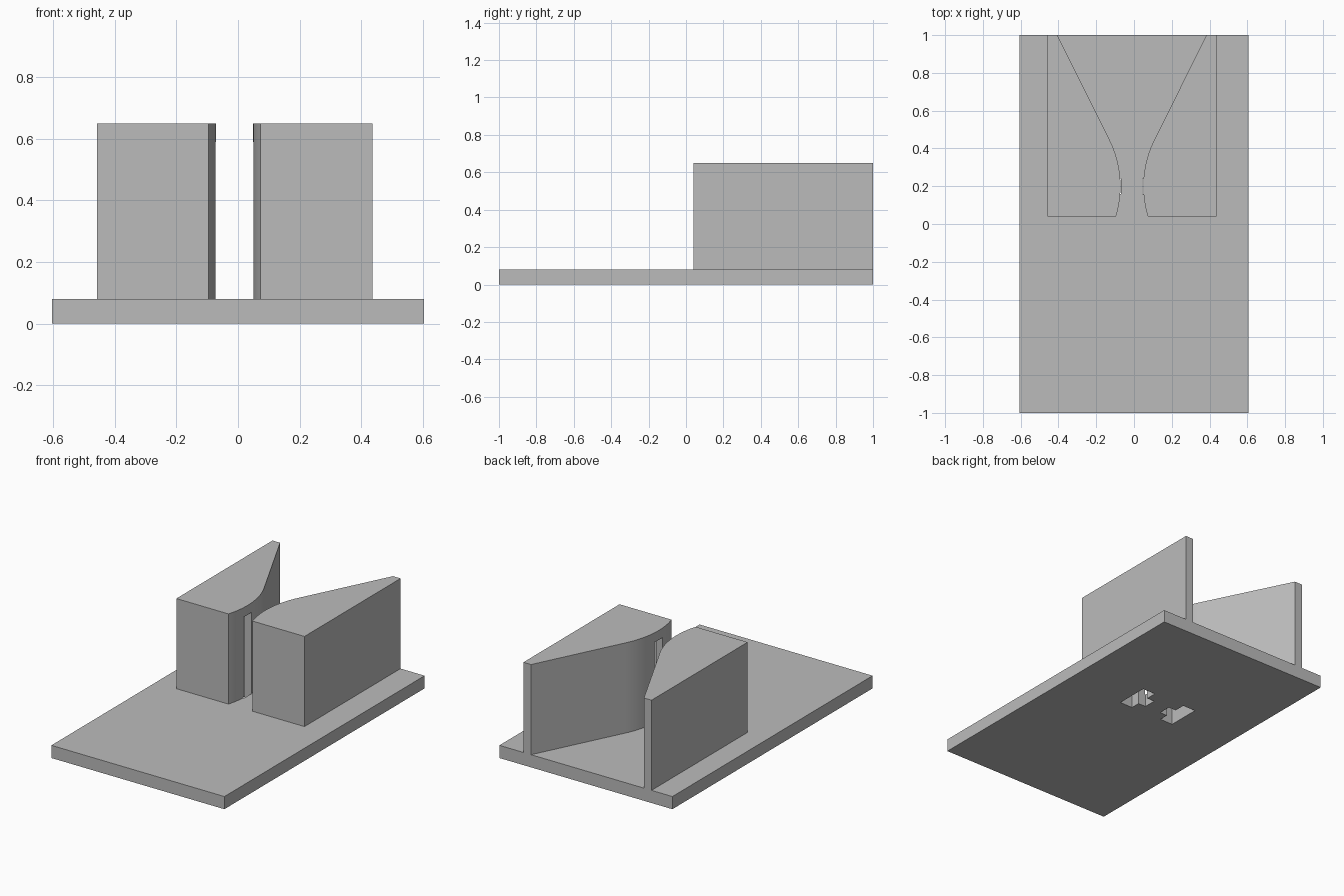
import bpy, bmesh, math

cube = bpy.data.objects.get("Cube")
if cube:
    bpy.data.objects.remove(cube, do_unlink=True)

AXIS = -0.011      # centre line of the funnel
BASE_TOP = 0.08
BLOCK_TOP = 0.65
POCKET_TOP = 0.59
FRONT, BACK = 0.04, 1.0

grey = bpy.data.materials.new("plain grey")
grey.use_nodes = True
grey.diffuse_color = (0.5, 0.5, 0.5, 1)
grey.node_tree.nodes["Principled BSDF"].inputs["Base Color"].default_value = (0.5, 0.5, 0.5, 1)


def prism(name, outline, bottom, top):
    """Extrude a flat outline from bottom to top."""
    bm = bmesh.new()
    face = bm.faces.new([bm.verts.new((x, y, bottom)) for x, y in outline])
    result = bmesh.ops.extrude_face_region(bm, geom=[face])
    verts = [v for v in result["geom"] if isinstance(v, bmesh.types.BMVert)]
    bmesh.ops.translate(bm, verts=verts, vec=(0, 0, top - bottom))
    bmesh.ops.recalc_face_normals(bm, faces=bm.faces[:])
    mesh = bpy.data.meshes.new(name)
    bm.to_mesh(mesh)
    bm.free()
    mesh.materials.append(grey)
    obj = bpy.data.objects.new(name, mesh)
    bpy.context.collection.objects.link(obj)
    return obj


def activate(obj):
    bpy.ops.object.select_all(action="DESELECT")
    obj.select_set(True)
    bpy.context.view_layer.objects.active = obj


def cut(obj, cutter):
    mod = obj.modifiers.new("pocket", "BOOLEAN")
    mod.operation = "DIFFERENCE"
    mod.solver = "EXACT"
    mod.object = cutter
    activate(obj)
    bpy.ops.object.modifier_apply(modifier=mod.name)


def side_outline(points, side):
    return [(AXIS + side * x, y) for x, y in points]


# Block outline: curved throat that runs into a straight flare at the back
throat, throat_y, radius, flare = 0.0605, 0.2, 0.55, math.radians(26.5)
start = math.asin((FRONT - throat_y) / radius)
steps = 24
profile = []
for i in range(steps + 1):
    a = start + (flare - start) * i / steps
    profile.append((throat + radius * (1 - math.cos(a)), throat_y + radius * math.sin(a)))
end_x, end_y = profile[-1]
profile += [(end_x + (BACK - end_y) * math.tan(flare), BACK), (0.448, BACK), (0.448, FRONT)]

# Pocket outline: wide chamber with a narrow slot that opens in the throat
pocket = [(0.057, 0.16), (0.11, 0.16), (0.11, 0.10), (0.20, 0.10),
          (0.20, 0.31), (0.11, 0.31), (0.11, 0.24), (0.057, 0.24)]

# Base plate
base = prism("base_plate", [(-0.605, -1), (0.605, -1), (0.605, 1), (-0.605, 1)], 0, BASE_TOP)

# Mirrored blocks, hollowed from below through the plate
for side, label in ((1, "left"), (-1, "right")):
    block = prism(label + "_funnel_block", side_outline(profile, side), BASE_TOP, BLOCK_TOP)
    cutter = prism(label + "_pocket_cutter", side_outline(pocket, side), -0.05, POCKET_TOP)
    cutter.hide_render = True
    cut(base, cutter)
    cut(block, cutter)
    bpy.data.objects.remove(cutter, do_unlink=True)
    activate(block)
    bpy.ops.object.shade_smooth_by_angle(angle=math.radians(20))
